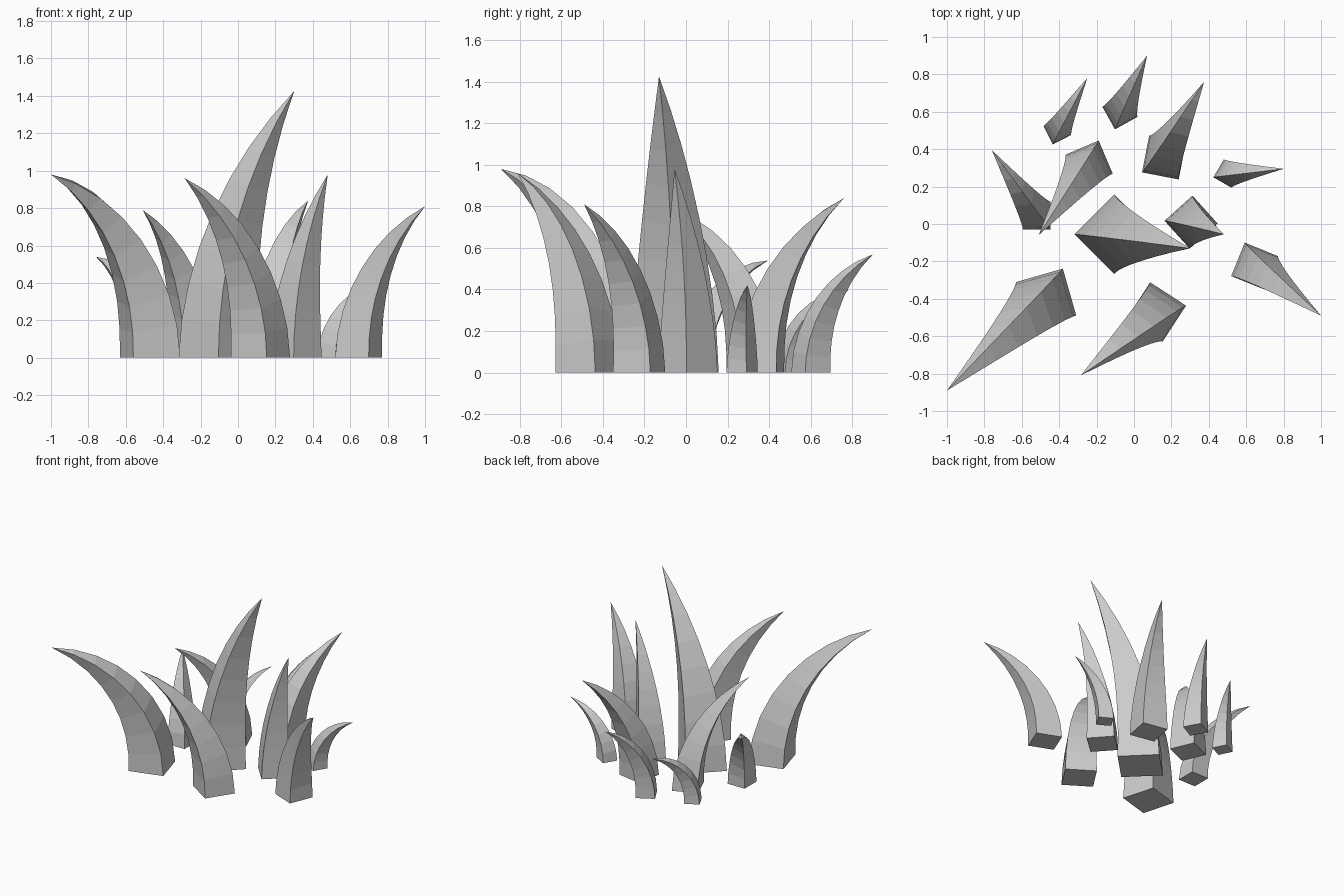
import bpy, bmesh, math
from mathutils import Matrix, Vector

cube = bpy.data.objects.get("Cube")
if cube:
    bpy.data.objects.remove(cube, do_unlink=True)

grey = bpy.data.materials.new("light_grey")
grey.use_nodes = True
grey.diffuse_color = (0.6, 0.6, 0.6, 1)
grey.node_tree.nodes["Principled BSDF"].inputs["Base Color"].default_value = (0.6, 0.6, 0.6, 1)

SEGMENTS = 8


def blade(name, base, tip, turn):
    """Square bar bent along a circular arc from base to tip, tapering to a point."""
    lean = Vector((tip[0] - base[0], tip[1] - base[1], 0))
    height = tip[2]
    bend = 2 * math.atan2(lean.length, height)
    radius = height / math.sin(bend)
    half = 0.1 * radius * bend          # base side is a fifth of the length
    direction = lean.normalized()
    hinge = Vector((0, 0, 1)).cross(direction)
    bm = bmesh.new()
    rings = []
    for i in range(SEGMENTS):
        t = i / SEGMENTS
        angle = bend * t
        centre = (Vector((*base, 0)) + direction * radius * (1 - math.cos(angle))
                  + Vector((0, 0, radius * math.sin(angle))))
        size = half * (1 - t ** 1.5)
        rot = Matrix.Rotation(angle, 3, hinge) @ Matrix.Rotation(math.radians(turn), 3, "Z")
        rings.append([bm.verts.new(centre + rot @ Vector((x * size, y * size, 0)))
                      for x, y in ((-1, -1), (1, -1), (1, 1), (-1, 1))])
    point = bm.verts.new(tip)
    bm.faces.new(rings[0][::-1])
    for k in range(4):
        n = (k + 1) % 4
        for low, high in zip(rings, rings[1:]):
            bm.faces.new((low[k], low[n], high[n], high[k]))
        bm.faces.new((rings[-1][k], rings[-1][n], point))
    mesh = bpy.data.meshes.new(name)
    bm.to_mesh(mesh)
    bm.free()
    mesh.materials.append(grey)
    obj = bpy.data.objects.new(name, mesh)
    bpy.context.collection.objects.link(obj)


# Blades: name, base centre, tip, turn of the square base in degrees
for spec in (
    ("tall_centre_blade", (-0.105, -0.055), (0.30, -0.13, 1.425), 45),
    ("front_right_blade", (-0.47, -0.40), (-1.0, -0.89, 0.98), 16),
    ("front_blade", (0.12, -0.47), (-0.285, -0.81, 0.96), -33),
    ("inner_left_blade", (0.305, 0.01), (0.48, -0.055, 0.98), 42),
    ("front_left_blade", (0.645, -0.225), (1.0, -0.49, 0.81), -22),
    ("small_left_blade", (0.50, 0.27), (0.80, 0.295, 0.42), -30),
    ("back_left_blade", (0.16, 0.355), (0.375, 0.76, 0.84), -11),
    ("back_blade", (-0.075, 0.60), (0.07, 0.90, 0.57), 29),
    ("small_back_right_blade", (-0.41, 0.50), (-0.25, 0.78, 0.395), 27),
    ("inner_right_blade", (-0.24, 0.32), (-0.51, -0.06, 0.79), 23),
    ("right_blade", (-0.52, 0.045), (-0.76, 0.395, 0.54), 0),
):
    blade(*spec)
